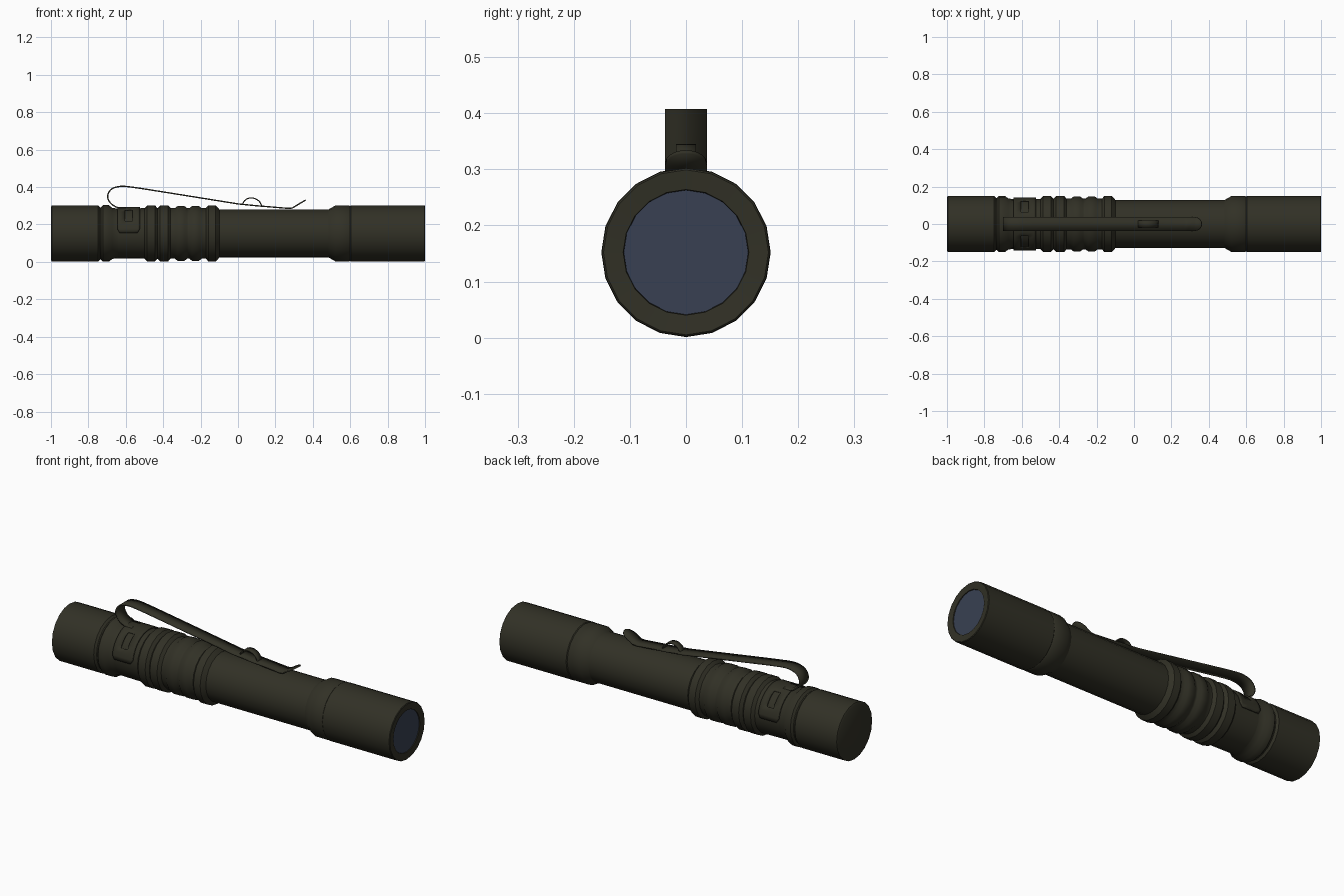
import bpy, bmesh, math
from mathutils import Vector

cube = bpy.data.objects.get("Cube")
if cube:
    bpy.data.objects.remove(cube, do_unlink=True)

AXIS_Z = 0.152   # height of the tube axis
SIDES = 20


def material(name, rgb, rough=0.6):
    m = bpy.data.materials.new(name)
    m.use_nodes = True
    m.diffuse_color = (*rgb, 1)
    b = m.node_tree.nodes["Principled BSDF"]
    b.inputs["Base Color"].default_value = (*rgb, 1)
    b.inputs["Roughness"].default_value = rough
    return m


OLIVE = material("dark olive metal", (0.031, 0.030, 0.019))
GLASS = material("blue grey glass", (0.040, 0.051, 0.085), 0.3)


def finish(bm, name, mat, angle=40):
    bmesh.ops.recalc_face_normals(bm, faces=bm.faces)
    me = bpy.data.meshes.new(name)
    bm.to_mesh(me)
    bm.free()
    me.materials.append(mat)
    ob = bpy.data.objects.new(name, me)
    bpy.context.collection.objects.link(ob)
    bpy.ops.object.select_all(action='DESELECT')
    ob.select_set(True)
    bpy.context.view_layer.objects.active = ob
    bpy.ops.object.shade_smooth_by_angle(angle=math.radians(angle))
    return ob


def around(x, r, a):
    """Point at angle a from the top of the tube."""
    return Vector((x, r * math.sin(a), AXIS_Z + r * math.cos(a)))


def lathe(name, profile, mat, cap_start=False, cap_end=False):
    """Turn (x, radius) pairs around the tube axis."""
    bm = bmesh.new()
    rings = [[bm.verts.new(around(x, r, math.tau * i / SIDES)) for i in range(SIDES)]
             for x, r in profile]
    for a, b in zip(rings, rings[1:]):
        for i in range(SIDES):
            j = (i + 1) % SIDES
            bm.faces.new((a[i], a[j], b[j], b[i]))
    if cap_start:
        bm.faces.new(rings[0])
    if cap_end:
        bm.faces.new(rings[-1])
    return finish(bm, name, mat)


def rib(x0, x1, r, base, slope=0.012):
    """Profile points of a raised ring with sloping shoulders."""
    return [(x0, base), (x0 + slope, r), (x1 - slope, r), (x1, base)]


def smooth_path(points, steps=4):
    """Catmull-Rom curve through (x, z) points."""
    p = [Vector(q) for q in points]
    p = [2 * p[0] - p[1]] + p + [2 * p[-1] - p[-2]]
    out = []
    for a, b, c, d in zip(p, p[1:], p[2:], p[3:]):
        for k in range(steps):
            t = k / steps
            out.append(0.5 * (2 * b + (c - a) * t + (2 * a - 5 * b + 4 * c - d) * t ** 2
                              + (3 * b - a - 3 * c + d) * t ** 3))
    return out + [p[-2]]


def strip(name, path, half, thick, round_end=False):
    """Bent sheet-metal strip following a path in x and z."""
    bm = bmesh.new()
    rows = []
    for p in path:
        w = half
        if round_end:
            near = max(0, half - (path[-1].x - p.x)) if p.x > 0.3 else 0
            w = max(0.006, math.sqrt(max(0, half ** 2 - near ** 2)))
        rows.append([bm.verts.new((p.x, s * w, p.y)) for s in (-1, 1)])
    for a, b in zip(rows, rows[1:]):
        bm.faces.new((a[0], a[1], b[1], b[0]))
    ob = finish(bm, name, OLIVE)
    sol = ob.modifiers.new("thickness", 'SOLIDIFY')
    sol.thickness = thick
    sol.offset = 0
    return ob


# Tail cap with a fine groove near its front edge
lathe("tail_cap", [(-1, 0.142), (-0.995, 0.15), (-0.748, 0.15), (-0.738, 0.14), (-0.732, 0.14),
                   (-0.722, 0.151), (-0.69, 0.151), (-0.672, 0.136), (-0.64, 0.133)],
      OLIVE, cap_start=True)

# Grip section with raised rings
grip = [(-0.65, 0.133)]
for x0, x1, r in ((-0.5, -0.43, 0.15), (-0.43, -0.36, 0.15), (-0.338, -0.272, 0.146),
                  (-0.26, -0.194, 0.146), (-0.172, -0.105, 0.15)):
    grip += rib(x0, x1, r, 0.135, 0.014)
lathe("grip_section", grip + [(-0.1, 0.129)], OLIVE)

# Main tube and head
lathe("body_tube", [(-0.11, 0.129), (0.5, 0.129)], OLIVE)
lathe("head", [(0.485, 0.129), (0.52, 0.149), (0.596, 0.149), (0.6, 0.146), (0.604, 0.15),
               (0.997, 0.15), (1, 0.147), (0.997, 0.112), (0.98, 0.11)], OLIVE)
lathe("lens", [(0.97, 0.111), (0.993, 0.111)], GLASS, cap_end=True)

# Saddle collar that holds the clip, with a slot on each side
bm = bmesh.new()
xs = (-0.645, -0.633, -0.605, -0.565, -0.537, -0.525)
cols = 20
span = math.radians(89)
grid = [[bm.verts.new(around(x, 0.139, span * (2 * i / cols - 1))) for x in xs]
        for i in range(cols + 1)]
for i in range(cols):
    for k in range(len(xs) - 1):
        side = abs(i + 0.5 - cols / 2)
        if k == 2 and 3 < side < 7:
            continue
        quad = [grid[i][k], grid[i][k + 1], grid[i + 1][k + 1], grid[i + 1][k]]
        if side > cols / 2 - 1 and k in (0, 4):   # clipped lower corners
            quad.remove(grid[0 if i == 0 else cols][0 if k == 0 else -1])
        bm.faces.new(quad)
bmesh.ops.delete(bm, geom=[v for v in bm.verts if not v.link_faces], context='VERTS')
collar = finish(bm, "clip_collar", OLIVE)
sol = collar.modifiers.new("thickness", 'SOLIDIFY')
sol.thickness = 0.007
sol.offset = 0

# Spring clip: hooked back end, long straight arm, upturned tip
hook = smooth_path([(-0.6, 0.289), (-0.645, 0.291), (-0.682, 0.315), (-0.697, 0.35),
                    (-0.68, 0.386), (-0.635, 0.403), (-0.57, 0.4), (-0.4, 0.374)])
arm = [Vector(q) for q in ((0, 0.31), (0.1, 0.3), (0.27, 0.286), (0.29, 0.288))]
tip = [Vector((0.325 + 0.037 * t, 0.309 + 0.022 * t)) for t in (0, 0.35, 0.65, 0.85, 0.95, 1)]
strip("clip", hook + arm + tip, 0.037, 0.007, round_end=True)

# Small arched loop on the clip arm
loop = smooth_path([(0.022, 0.306), (0.036, 0.328), (0.06, 0.341), (0.09, 0.339),
                    (0.115, 0.322), (0.128, 0.298)], 3)
strip("clip_loop", loop, 0.018, 0.006)
